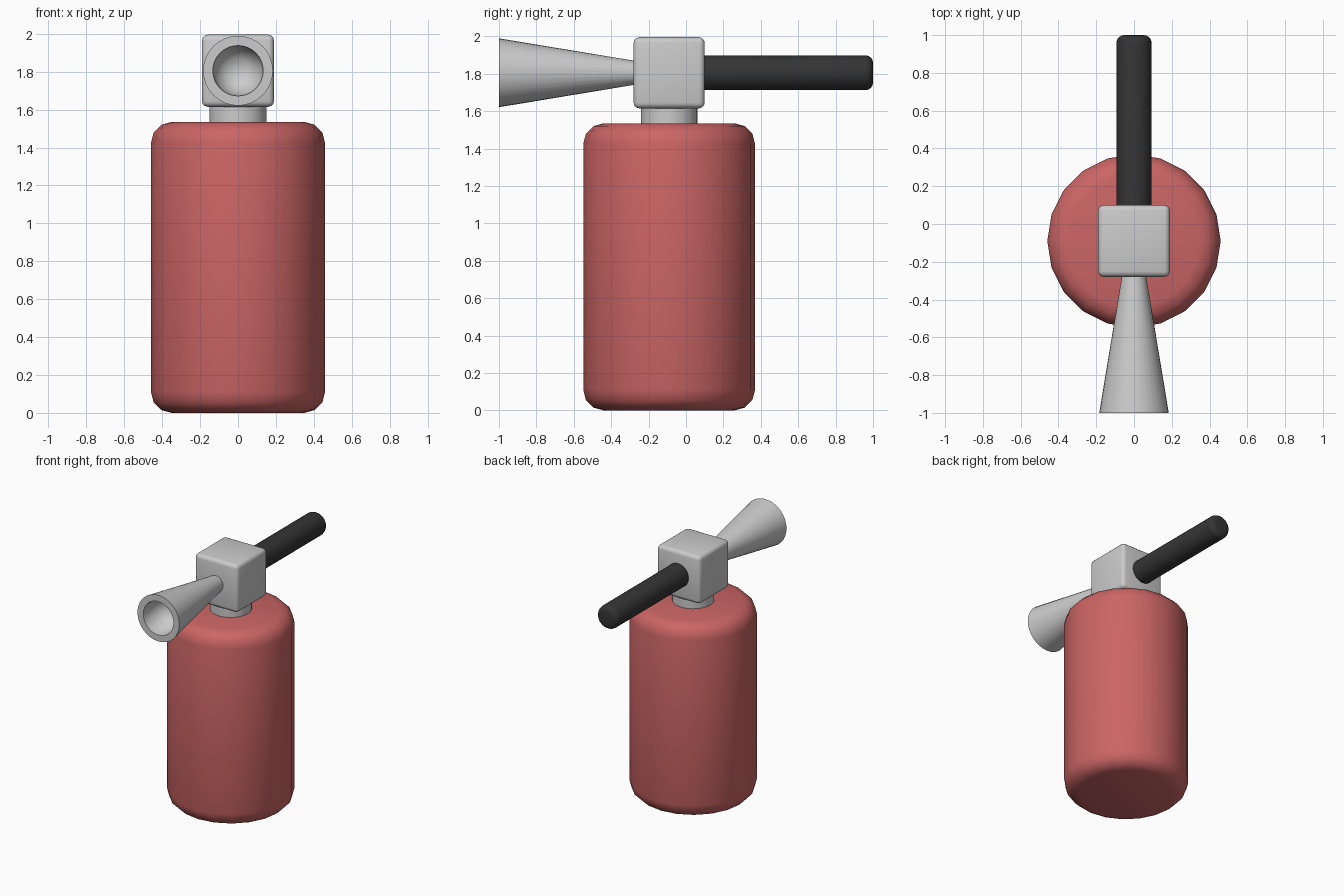
import bpy, bmesh, math
from mathutils import Matrix

if "Cube" in bpy.data.objects:
    bpy.data.objects.remove(bpy.data.objects["Cube"])

CY = -0.09   # axis of tank and neck
CZ = 1.805   # axis of horn and handle


def material(name, rgb):
    m = bpy.data.materials.new(name)
    m.diffuse_color = (*rgb, 1)
    m.use_nodes = True
    m.node_tree.nodes["Principled BSDF"].inputs["Base Color"].default_value = m.diffuse_color
    return m


def finish(name, bm, mat=None, angle=40):
    bmesh.ops.recalc_face_normals(bm, faces=bm.faces)
    me = bpy.data.meshes.new(name)
    bm.to_mesh(me)
    bm.free()
    ob = bpy.data.objects.new(name, me)
    bpy.context.collection.objects.link(ob)
    if mat:
        me.materials.append(mat)
    bpy.ops.object.select_all(action='DESELECT')
    ob.select_set(True)
    bpy.context.view_layer.objects.active = ob
    bpy.ops.object.shade_smooth_by_angle(angle=math.radians(angle))
    return ob


def lathe(name, profile, sides, matrix, mat=None, angle=40):
    """Closed solid from (radius, height) rings, capped at both ends."""
    bm = bmesh.new()
    rings = [[bm.verts.new((r * math.cos(2 * math.pi * i / sides),
                            r * math.sin(2 * math.pi * i / sides), h))
              for i in range(sides)] for r, h in profile]
    for a, b in zip(rings, rings[1:]):
        for i in range(sides):
            j = (i + 1) % sides
            bm.faces.new((a[i], a[j], b[j], b[i]))
    bm.faces.new(rings[0][::-1])
    bm.faces.new(rings[-1])
    bm.transform(matrix)
    return finish(name, bm, mat, angle)


red = material("red_paint", (0.6, 0.13, 0.13))
black = material("black_rubber", (0.035, 0.035, 0.035))
upright = Matrix.Translation((0, CY, 0))

# Tank with rounded shoulders
edge = [(0.35, 0), (0.405, 0.015), (0.445, 0.055), (0.459, 0.11)]
lathe("tank", edge + [(r, 1.535 - h) for r, h in reversed(edge)], 20, upright, red)

# Neck
lathe("neck", [(0.151, 1.5), (0.151, 1.64)], 32, upright)

# Valve block with rounded edges
bm = bmesh.new()
bmesh.ops.create_cube(bm, size=0.38)
bmesh.ops.bevel(bm, geom=bm.edges[:], offset=0.03, segments=3,
                profile=0.5, affect='EDGES')
bm.transform(Matrix.Translation((0, CY, CZ)))
finish("valve_block", bm)

# Handle, pointing back
back = Matrix.Translation((0, 0, CZ)) @ Matrix.Rotation(-math.pi / 2, 4, 'X')
tip = [(0.093 - 0.04 * (1 - math.cos(a)), 0.96 + 0.04 * math.sin(a))
       for a in (i * math.pi / 8 for i in range(5))]
lathe("handle", [(0.093, 0.05)] + tip, 32, back, black)

# Horn, pointing forward, with recessed mouth
front = Matrix.Translation((0, 0, CZ)) @ Matrix.Rotation(math.pi / 2, 4, 'X')
lathe("horn", [(0.06, 0.25), (0.184, 1.0), (0.133, 1.0), (0.12, 0.85),
               (0.07, 0.80), (0.02, 0.785)], 32, front, None, 70)
